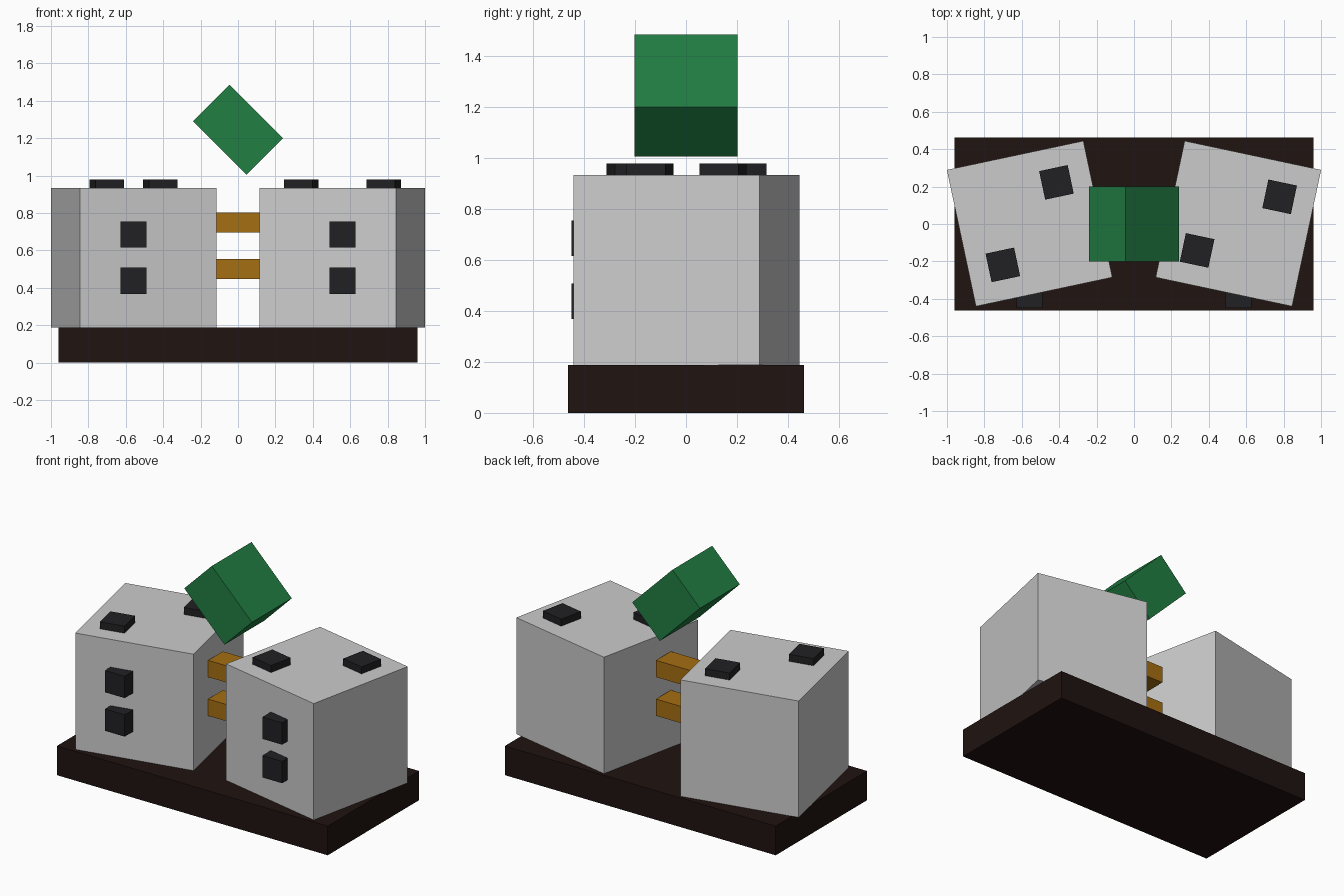
import bpy
from math import radians
from mathutils import Matrix, Vector

if "Cube" in bpy.data.objects:
    bpy.data.objects.remove(bpy.data.objects["Cube"])


def material(name, rgb):
    m = bpy.data.materials.new(name)
    m.diffuse_color = (*rgb, 1)
    m.use_nodes = True
    m.node_tree.nodes["Principled BSDF"].inputs["Base Color"].default_value = m.diffuse_color
    return m


BASE = material("dark brown", (0.014, 0.0065, 0.005))
DARK = material("near black", (0.015, 0.015, 0.017))
GOLD = material("amber", (0.376, 0.156, 0.006))
GREEN = material("green", (0.015, 0.21, 0.055))


def box(name, size, loc, mat=None, rot=(0, 0, 0)):
    bpy.ops.mesh.primitive_cube_add(size=1, location=loc, rotation=rot)
    ob = bpy.context.object
    ob.name = name
    ob.scale = size
    bpy.ops.object.transform_apply(location=False, rotation=False, scale=True)
    if mat:
        ob.data.materials.append(mat)
    return ob


# plinth
box("base", (1.92, 0.925, 0.187), (0, 0, 0.0935), BASE)

S = 0.746          # block edge length
Z0 = 0.187         # top of the base
for side, sx in (("left", -1), ("right", 1)):
    turn = radians(-12 * sx)
    centre = Vector((0.558 * sx, 0.002, Z0 + S / 2))
    spin = Matrix.Rotation(turn, 3, 'Z')

    # turned cube
    box(f"{side}_block", (S, S, S), centre, None, (0, 0, turn))

    # diagonal pair of studs on the top, turned with the block
    for i, k in enumerate((-1, 1)):
        p = centre + spin @ Vector((0.186 * k, 0.186 * k, S / 2))
        box(f"{side}_top_stud_{i + 1}", (0.156, 0.156, 0.09), p, DARK, (0, 0, turn))

    # square studs on the front, parallel to the base
    for i, z in enumerate((0.438, 0.685)):
        box(f"{side}_front_stud_{i + 1}", (0.14, 0.1, 0.14),
            (0.558 * sx, -0.4, z), DARK)

# connecting bars between the blocks
for i, z in enumerate((0.5, 0.748)):
    box(f"connecting_bar_{i + 1}", (0.32, 0.15, 0.107), (0, 0, z), GOLD)

# tilted box hovering above
box("tilted_box", (0.403, 0.403, 0.276), (0, 0, 1.245), GREEN, (0, radians(45), 0))
